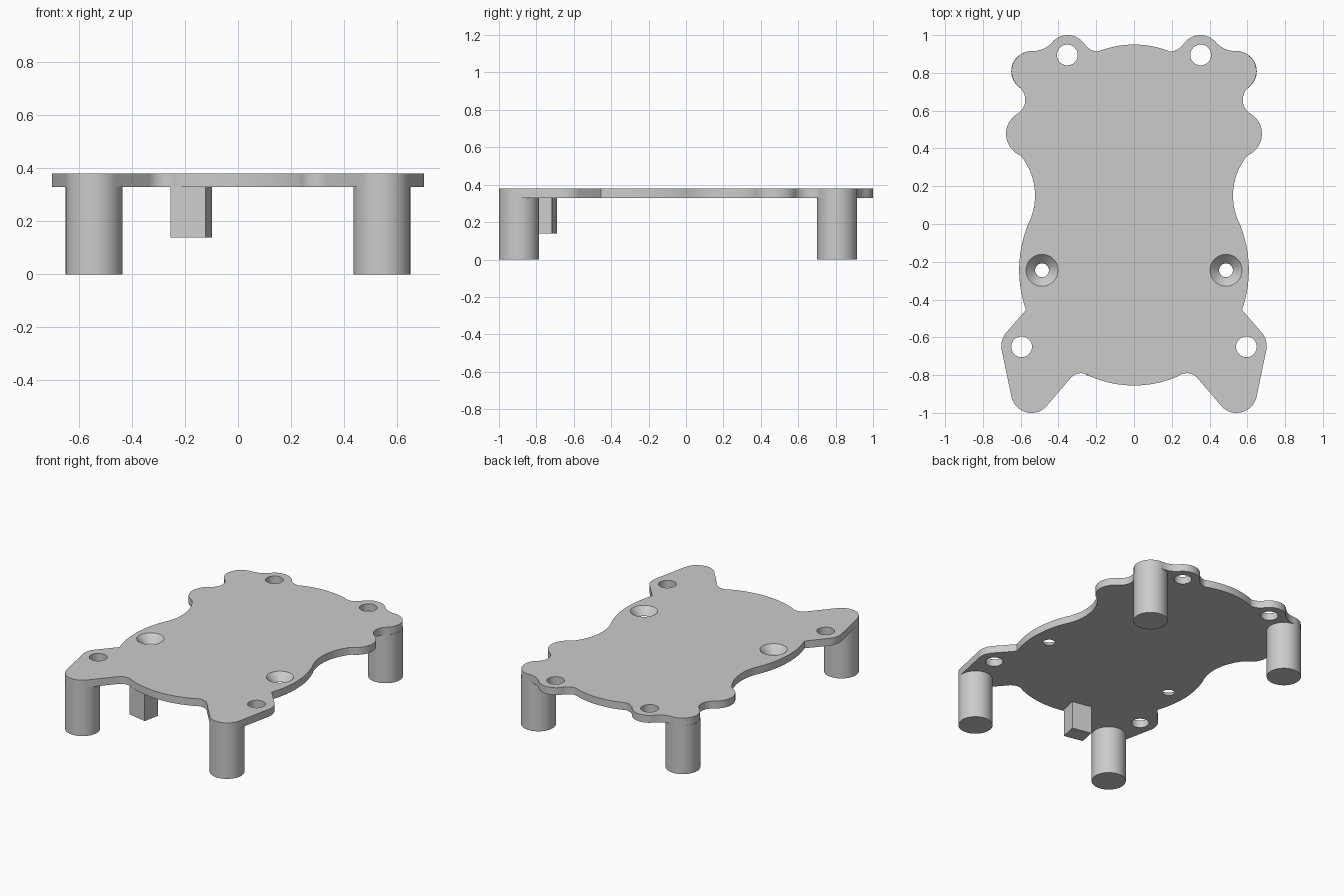
import bpy, bmesh, math
from mathutils import Vector

cube = bpy.data.objects.get("Cube")
if cube:
    bpy.data.objects.remove(cube, do_unlink=True)

PLATE_BOTTOM, PLATE_TOP = 0.33, 0.38

grey = bpy.data.materials.new("light grey")
grey.use_nodes = True
grey.diffuse_color = (0.6, 0.6, 0.6, 1)
grey.node_tree.nodes["Principled BSDF"].inputs["Base Color"].default_value = grey.diffuse_color


def make_object(name, bm):
    mesh = bpy.data.meshes.new(name)
    bmesh.ops.recalc_face_normals(bm, faces=bm.faces)
    bm.to_mesh(mesh)
    bm.free()
    mesh.materials.append(grey)
    obj = bpy.data.objects.new(name, mesh)
    bpy.context.collection.objects.link(obj)
    return obj


def activate(obj):
    bpy.ops.object.select_all(action='DESELECT')
    obj.select_set(True)
    bpy.context.view_layer.objects.active = obj


def smooth(obj):
    activate(obj)
    bpy.ops.object.shade_smooth_by_angle(angle=math.radians(30))


def prism(name, outline, bottom, top):
    bm = bmesh.new()
    face = bm.faces.new([bm.verts.new((x, y, bottom)) for x, y in outline])
    new = bmesh.ops.extrude_face_region(bm, geom=[face])["geom"]
    verts = [v for v in new if isinstance(v, bmesh.types.BMVert)]
    bmesh.ops.translate(bm, verts=verts, vec=(0, 0, top - bottom))
    return make_object(name, bm)


def cone(name, x, y, bottom, top, r_bottom, r_top):
    bm = bmesh.new()
    bmesh.ops.create_cone(bm, cap_ends=True, segments=48, radius1=r_bottom,
                          radius2=r_top, depth=top - bottom)
    bmesh.ops.translate(bm, verts=bm.verts, vec=(x, y, (top + bottom) / 2))
    return make_object(name, bm)


def arc(a, m, b, steps=14):
    """Points after a up to b on the circle through a, m and b."""
    a, m, b = Vector(a), Vector(m), Vector(b)
    p, q = m - a, b - a
    d = 2 * (p.x * q.y - p.y * q.x)
    c = a + Vector((q.y * p.dot(p) - p.y * q.dot(q),
                    p.x * q.dot(q) - q.x * p.dot(p))) / d
    start = a - c
    turn = math.atan2(start.x * (b - c).y - start.y * (b - c).x, start.dot(b - c))
    if turn * d < 0:
        turn += math.copysign(math.tau, d)
    pts = []
    for i in range(1, steps + 1):
        t = turn * i / steps
        pts.append((c.x + start.x * math.cos(t) - start.y * math.sin(t),
                    c.y + start.x * math.sin(t) + start.y * math.cos(t)))
    return pts


# Half outline of the plate, front to back: (arc middle or None for a line, end)
half = [(0, -0.855)]
for mid, end in [
    ((0.13, -0.840), (0.235, -0.805)),    # bowed front edge
    ((0.285, -0.79), (0.332, -0.811)),    # notch beside the ear
    (None, (0.462, -0.963)),
    ((0.543, -1.0), (0.648, -0.918)),     # front ear
    (None, (0.70, -0.67)),
    ((0.70, -0.625), (0.677, -0.575)),
    (None, (0.572, -0.455)),
    ((0.608, -0.24), (0.56, 0)),          # bulging side
    ((0.524, 0.16), (0.60, 0.362)),       # waist
    ((0.677, 0.487), (0.615, 0.585)),     # side lobe
    ((0.576, 0.65), (0.60, 0.718)),
    ((0.645, 0.835), (0.535, 0.916)),     # rear leg lobe
    ((0.475, 0.93), (0.435, 0.96)),
    ((0.35, 1.0), (0.265, 0.957)),        # rear screw lobe
    ((0.235, 0.927), (0.19, 0.913)),
    ((0.10, 0.940), (0, 0.95)),           # bowed rear edge
]:
    half += arc(half[-1], mid, end) if mid else [end]
outline = half + [(-x, y) for x, y in half[-2:0:-1]]
plate = prism("plate", outline, PLATE_BOTTOM, PLATE_TOP)

# Through holes and countersunk holes
cutters = []
for side in (-1, 1):
    for x, y in ((0.353, 0.895), (0.595, -0.65)):
        cutters.append(cone("hole_cutter", side * x, y, 0.3, 0.42, 0.055, 0.055))
    cutters.append(cone("countersink_cutter", side * 0.487, -0.245,
                        PLATE_BOTTOM - 0.01, PLATE_TOP + 0.01, 0.027, 0.094))
activate(plate)
for cutter in cutters:
    cutter.hide_render = True
    mod = plate.modifiers.new("cut", 'BOOLEAN')
    mod.operation = 'DIFFERENCE'
    mod.solver = 'EXACT'
    mod.object = cutter
    bpy.ops.object.modifier_apply(modifier=mod.name)
    bpy.data.objects.remove(cutter, do_unlink=True)
smooth(plate)

# Four round legs
for side, label in ((1, "left"), (-1, "right")):
    for y, end in ((-0.893, "front"), (0.808, "rear")):
        smooth(cone(f"{end}_{label}_leg", side * 0.543, y, 0, PLATE_BOTTOM, 0.107, 0.107))

# Slightly turned block hanging under the front edge
prism("hanging_block", [(-0.254, -0.80), (-0.122, -0.827), (-0.099, -0.717), (-0.231, -0.69)],
      0.14, PLATE_BOTTOM)
